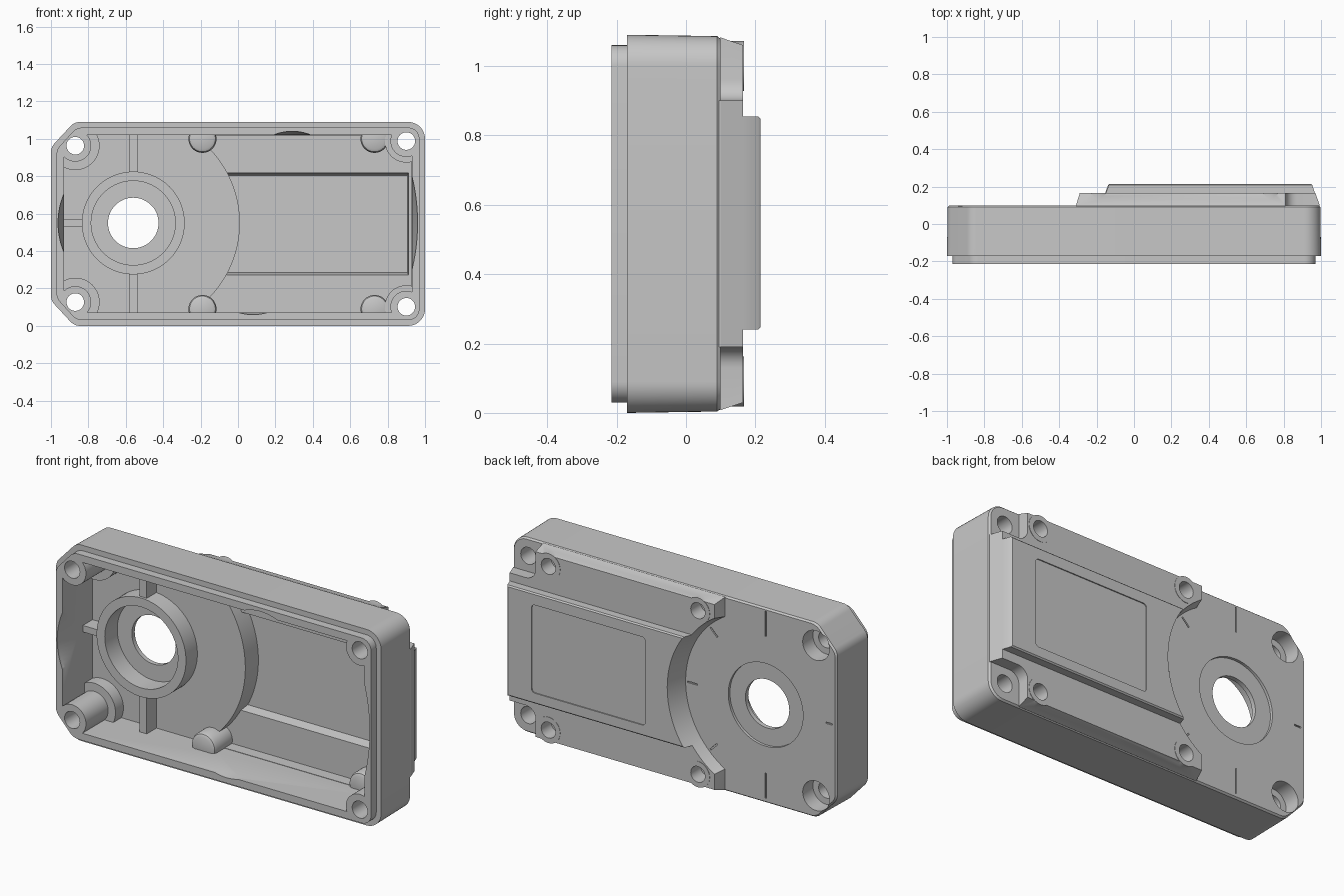
import bpy, bmesh, math
from mathutils import Vector

cube = bpy.data.objects.get("Cube")
if cube:
    bpy.data.objects.remove(cube, do_unlink=True)

H = 1.09            # overall height
CX, CZ = -0.56, 0.55  # bearing axis


# ---------- outlines in the x-z plane ----------
def rounded(points, radii, n=10):
    """Polygon with every corner filleted."""
    out, pts = [], [Vector(p) for p in points]
    for i, b in enumerate(pts):
        u = (pts[i - 1] - b).normalized()
        v = (pts[(i + 1) % len(pts)] - b).normalized()
        half, r = u.angle(v) / 2, radii[i]
        c = b + (u + v).normalized() * (r / math.sin(half))
        s = (b + u * (r / math.tan(half)) - c).normalized()
        e = (b + v * (r / math.tan(half)) - c).normalized()
        out += [c + s.slerp(e, k / n).normalized() * r for k in range(n + 1)]
    return out


def rect(x0, x1, z0, z1, r=0):
    pts = [(x0, z0), (x1, z0), (x1, z1), (x0, z1)]
    return rounded(pts, [r] * 4, 6) if r else [Vector(p) for p in pts]


def disc(x, z, r, mid=None, spread=0, n=56):
    """Full circle, or an arc closed by its chord when mid/spread are given."""
    if mid is None:
        angles = [math.tau * k / n for k in range(n)]
    else:
        angles = [math.radians(mid - spread + 2 * spread * k / 16) for k in range(17)]
    return [Vector((x + r * math.cos(a), z + r * math.sin(a))) for a in angles]


def shell_outline(d):
    """Case outline inset by d: two chamfered corners, two round ones."""
    k = 0.41 * d
    pts = [(-0.875 + k, d), (1 - d, d), (1 - d, H - d), (-0.875 + k, H - d),
           (-1 + d, 0.955 - k), (-1 + d, 0.135 + k)]
    big, small = 0.09 - d, 0.07
    return rounded(pts, [small, big, big, small, small, small])


# ---------- solids along y ----------
def loft(name, *levels):
    """Solid through (outline, y) levels."""
    bm = bmesh.new()
    rings = [[bm.verts.new((p.x, y, p.y)) for p in o] for o, y in levels]
    for a, b in zip(rings, rings[1:]):
        for i in range(len(a)):
            j = (i + 1) % len(a)
            bm.faces.new((a[i], a[j], b[j], b[i]))
    bm.faces.new(rings[0])
    bm.faces.new(rings[-1][::-1])
    bmesh.ops.recalc_face_normals(bm, faces=bm.faces)
    me = bpy.data.meshes.new(name)
    bm.to_mesh(me)
    bm.free()
    ob = bpy.data.objects.new(name, me)
    bpy.context.scene.collection.objects.link(ob)
    return ob


def prism(name, outline, y0, y1):
    return loft(name, (outline, y0), (outline, y1))


def combine(target, tool, op):
    tool.hide_render = True
    mod = target.modifiers.new("bool", 'BOOLEAN')
    mod.operation, mod.solver, mod.object = op, 'EXACT', tool
    bpy.context.view_layer.update()
    dg = bpy.context.evaluated_depsgraph_get()
    me = bpy.data.meshes.new_from_object(target.evaluated_get(dg))
    target.modifiers.clear()
    target.data = me
    bpy.data.objects.remove(tool, do_unlink=True)


def add(target, tool):
    combine(target, tool, 'UNION')


def cut(target, tool):
    combine(target, tool, 'DIFFERENCE')


def mirrored(z):
    return (z, H - z)


FIX_L, FIX_R = (-0.87, 0.963), (0.90, 0.988)   # through-screw positions
SMALL = ((-0.19, 1.0), (0.73, 1.0))            # blind-hole positions

# ---------- raised back step with plate ----------
step = loft("raised_step", (rect(-0.31, 0.98, 0.02, 1.07), 0.05),
            (rect(-0.31, 0.993, 0.008, 1.082), 0.10),
            (rect(-0.29, 0.97, 0.03, 1.06), 0.165))
add(step, loft("back_plate", (rect(-0.33, 0.97, 0.24, 0.855), 0.06),
               (rect(-0.33, 0.99, 0.24, 0.855), 0.10),
               (rect(-0.33, 0.953, 0.24, 0.855), 0.208),
               (rect(-0.33, 0.946, 0.247, 0.848), 0.215)))
for x, top in SMALL:
    for z in mirrored(top):
        add(step, prism("outer_boss", disc(x, z, 0.072), 0.06, 0.167))
cut(step, loft("round_clearance", (disc(CX, CZ, 0.475, n=128), 0.04),
               (disc(CX, CZ, 0.535, n=128), 0.25)))
for z0, z1 in ((0.90, 1.3), (-0.21, 0.19)):
    cut(step, prism("corner_pocket", rect(0.81, 1.2, z0, z1, 0.06), 0, 0.3))

# ---------- case body ----------
housing = loft("housing", (shell_outline(0), -0.17), (shell_outline(0.004), 0.09),
               (shell_outline(0.012), 0.10))
add(housing, prism("front_lip", shell_outline(0.03), -0.215, -0.1))
add(housing, step)

# ---------- inner space ----------
deep = prism("deep_space", rect(-0.5, 0.928, 0.072, 1.018), 0, 0.115)
add(deep, loft("channel", (rect(-0.5, 0.915, 0.265, 0.825), 0.09),
               (rect(-0.5, 0.905, 0.285, 0.805), 0.165)))
cut(deep, prism("round_wall", disc(CX, CZ, 0.57, n=128), -0.1, 0.3))

space = prism("inner_space", rect(-0.93, 0.93, 0.07, 1.02), -0.3, 0.05)
add(space, deep)
# shallow tapering hollows in the walls, open to the front
for x, z, r, mid, spread in ((CX, CZ, 0.402, 180, 25), (-0.09, CZ, 1.05, 0, 15),
                             (0.29, 0.78, 0.26, 90, 27), (0.08, 0.32, 0.26, 270, 18)):
    add(space, loft("wall_hollow", (disc(x, z, r, mid, spread), -0.29),
                    (disc(x, z, r, mid, spread), -0.2),
                    (disc(x, z, r - 0.04, mid, spread), -0.06)))
# material left standing inside: bosses, collars, ribs and bearing ring
for (x, top), collar, front in ((FIX_L, 0.13, -0.02), (FIX_R, 0.115, 0.03)):
    for z in mirrored(top):
        cut(space, prism("screw_post", disc(x, z, 0.085), -0.4, 0.3))
        cut(space, prism("screw_collar", disc(x, z, collar), front, 0.3))
for (x, top), front in zip(SMALL, (-0.04, 0.03)):
    for z in mirrored(top):
        cut(space, loft("inner_boss", (disc(x, z, 0.055), front),
                        (disc(x, z, 0.069), front + 0.007),
                        (disc(x, z, 0.075), front + 0.022), (disc(x, z, 0.075), 0.3)))
cut(space, prism("upright_rib", rect(CX - 0.023, CX + 0.023, -0.1, 1.2), -0.035, 0.3))
cut(space, prism("side_rib", rect(-1.2, CX, CZ - 0.018, CZ + 0.018), -0.035, 0.3))
cut(space, prism("bearing_ring", disc(CX, CZ, 0.275, n=80), -0.05, 0.3))
add(space, prism("bearing_bore", disc(CX, CZ, 0.225, n=80), -0.28, 0.06))
cut(housing, space)

# ---------- openings ----------
cut(housing, prism("shaft_hole", disc(CX, CZ, 0.135, n=80), -0.4, 0.4))
cut(housing, prism("shaft_recess", disc(CX, CZ, 0.23, n=80), 0.085, 0.3))
for x, top in (FIX_L, FIX_R):
    for z in mirrored(top):
        cut(housing, prism("screw_hole", disc(x, z, 0.047, n=40), -0.4, 0.4))
for z in mirrored(FIX_L[1]):
    cut(housing, prism("screw_sink", disc(FIX_L[0], z, 0.082), 0.01, 0.3))
for x, top in SMALL:
    for z in mirrored(top):
        cut(housing, prism("blind_hole", disc(x, z, 0.044, n=40), 0.08, 0.3))

# ---------- engraved back details ----------
cut(housing, prism("label_recess", rect(0.10, 0.80, 0.30, 0.79, 0.02), 0.209, 0.3))
for deg, r0, r1 in ((90, 0.38, 0.52), (270, 0.38, 0.52), (180, 0.37, 0.41),
                    (0, 0.42, 0.48), (45, 0.42, 0.48), (315, 0.42, 0.48)):
    a = math.radians(deg)
    u = Vector((math.cos(a), math.sin(a)))
    w, c = Vector((-u.y, u.x)) * 0.004, Vector((CX, CZ))
    cut(housing, prism("tick", [c + u * r0 - w, c + u * r1 - w,
                                c + u * r1 + w, c + u * r0 + w], 0.092, 0.104))

# ---------- colour and shading ----------
grey = bpy.data.materials.new("cast_grey")
grey.use_nodes = True
colour = (0.57, 0.57, 0.57, 1)
grey.diffuse_color = colour
grey.node_tree.nodes["Principled BSDF"].inputs["Base Color"].default_value = colour
housing.data.materials.clear()
housing.data.materials.append(grey)
housing.data.name = "housing"
for p in housing.data.polygons:
    p.material_index = 0

bpy.ops.object.select_all(action='DESELECT')
housing.select_set(True)
bpy.context.view_layer.objects.active = housing
bpy.ops.object.shade_smooth_by_angle(angle=math.radians(30))
